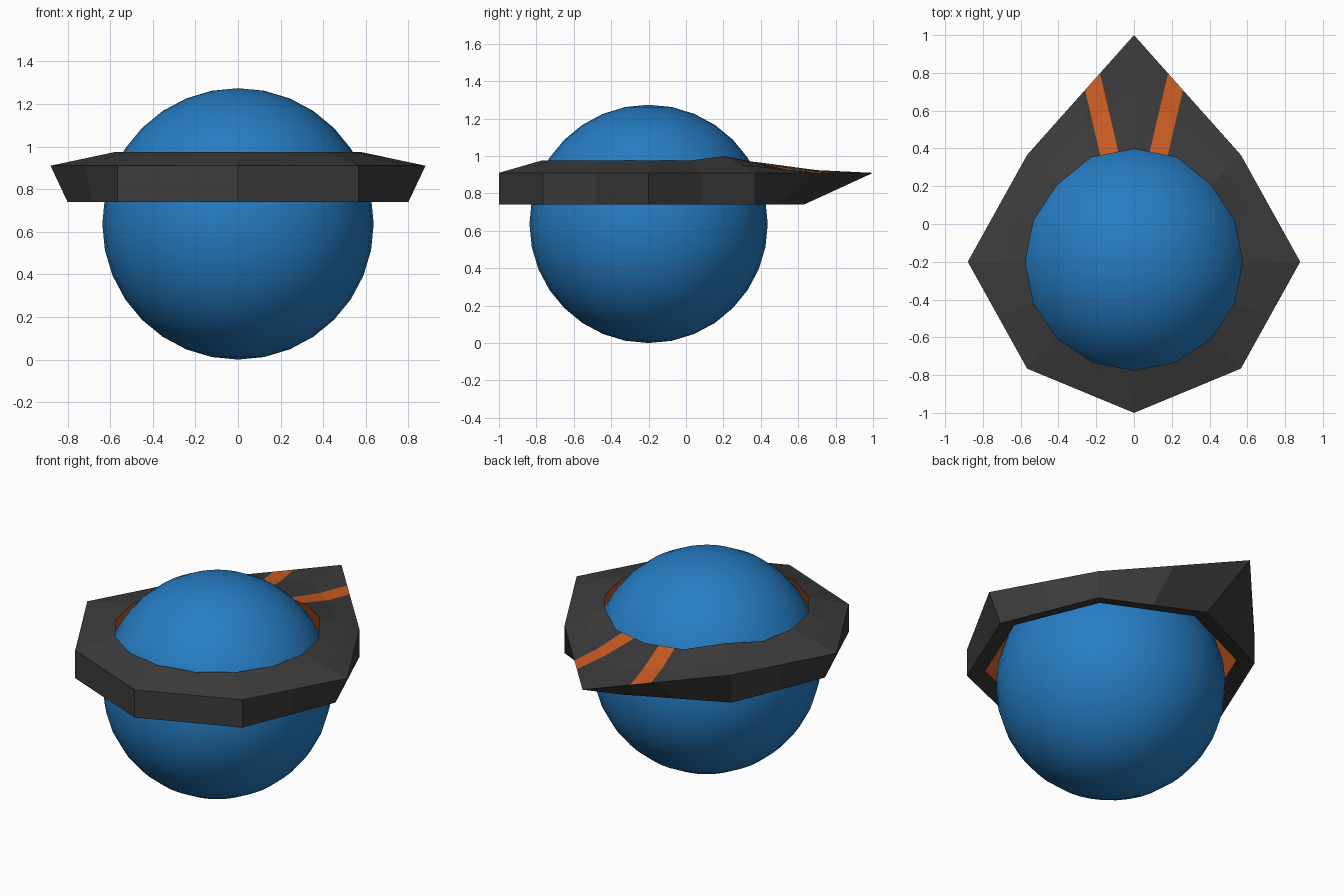
import bpy, bmesh, math
from mathutils import Vector

if "Cube" in bpy.data.objects:
    bpy.data.objects.remove(bpy.data.objects["Cube"])

def mat(name, rgb):
    m = bpy.data.materials.new(name)
    m.diffuse_color = (*rgb, 1)
    m.use_nodes = True
    m.node_tree.nodes["Principled BSDF"].inputs["Base Color"].default_value = m.diffuse_color
    return m

BLUE = mat("blue", (0.019, 0.205, 0.55))
DARK = mat("charcoal", (0.045, 0.045, 0.045))
ORANGE = mat("orange", (0.62, 0.11, 0.016))
CY = -0.2  # centre of ball and collar

def add_object(name, bm, mats):
    me = bpy.data.meshes.new(name)
    bm.to_mesh(me)
    bm.free()
    ob = bpy.data.objects.new(name, me)
    bpy.context.collection.objects.link(ob)
    for m in mats:
        me.materials.append(m)
    return ob

# Ball
bm = bmesh.new()
bmesh.ops.create_uvsphere(bm, u_segments=32, v_segments=16, radius=0.637)
bmesh.ops.translate(bm, verts=bm.verts, vec=(0, CY, 0.637))
for f in bm.faces:
    f.smooth = True
add_object("ball", bm, [BLUE])

# Collar loops: 16 points each, index 0 at +x, index 4 at the back tip
def octagon(side, back, r, z):
    pts = []
    for i in range(8):
        a = i * math.pi / 4
        rad = side if i in (0, 4) else back if i == 2 else r
        pts.append(Vector((rad * math.cos(a), CY + rad * math.sin(a), z)))
    loop = []
    for i in range(8):
        loop += [pts[i], (pts[i] + pts[(i + 1) % 8]) / 2]
    return loop

outer = octagon(0.88, 1.2, 0.8, 0.91)
bottom = octagon(0.8, 0.83, 0.8, 0.74)
under = octagon(0.70, 0.72, 0.70, 0.765)

# Inner rim, raised at the back shoulders
inner = []
rim_z = {2: 1.0, 6: 1.0, 3: 0.97, 5: 0.97, 4: 0.965}
for i in range(16):
    a = i * math.pi / 8
    r = 0.597 if i in (3, 4, 5) else 0.575
    inner.append(Vector((r * math.cos(a), CY + r * math.sin(a), rim_z.get(i, 0.975))))

# Middle of the top surface, dished toward the back tip
mid = [(p + q) / 2 for p, q in zip(inner, outer)]
for i in (3, 4, 5):
    mid[i].z -= 0.013

bm = bmesh.new()
tag = bm.faces.layers.int.new("top")
rings = [[bm.verts.new(p) for p in loop] for loop in (inner, mid, outer, bottom, under)]
for k in range(5):
    A, B = rings[k], rings[(k + 1) % 5]
    for i in range(16):
        j = (i + 1) % 16
        f = bm.faces.new((A[i], B[i], B[j], A[j]))
        f.material_index = 1 if k == 4 else 0  # orange lining
        f[tag] = 1 if k < 2 and 2 <= i <= 5 else 0
bmesh.ops.recalc_face_normals(bm, faces=bm.faces)

# Two slanted stripes cut into the back of the top surface
SLOPE, LO, HI = 0.234, 0.08, 0.18
for s in (-1, 1):
    for off in (LO, HI):
        faces = [f for f in bm.faces if f[tag]]
        geom = set(faces)
        for f in faces:
            geom.update(f.edges)
            geom.update(f.verts)
        bmesh.ops.bisect_plane(bm, geom=list(geom), dist=1e-5,
                               plane_co=(s * off, 0.37, 0.9),
                               plane_no=Vector((s, -SLOPE, 0)).normalized())
for f in bm.faces:
    if f[tag]:
        c = f.calc_center_median()
        if LO < abs(c.x) - SLOPE * (c.y - 0.37) < HI:
            f.material_index = 1
add_object("collar", bm, [DARK, ORANGE])
